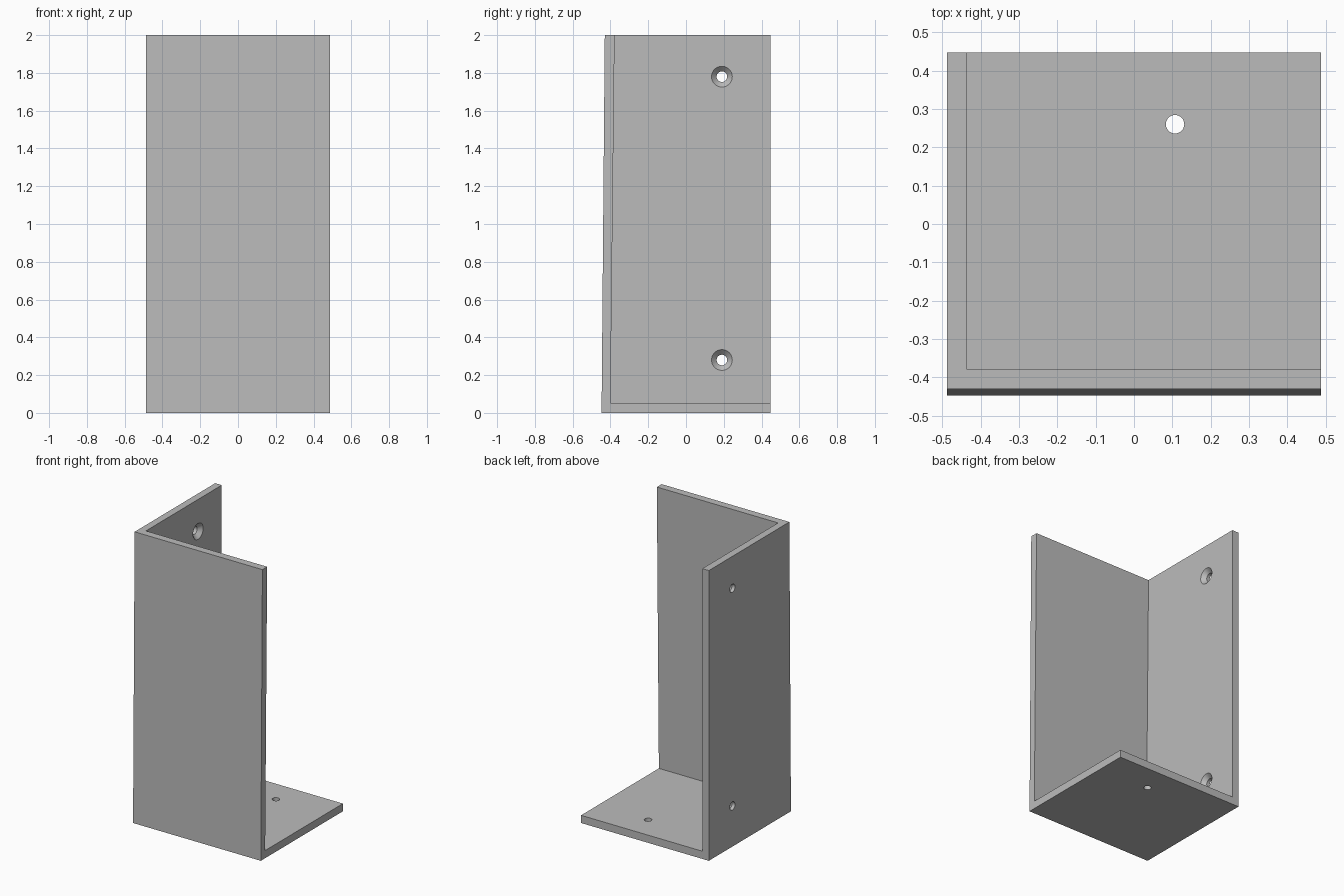
import bpy
import bmesh
from math import pi
from mathutils import Matrix

cube = bpy.data.objects.get("Cube")
if cube:
    bpy.data.objects.remove(cube, do_unlink=True)

grey = bpy.data.materials.new("plain grey")
grey.use_nodes = True
colour = (0.5, 0.5, 0.5, 1)
grey.diffuse_color = colour
grey.node_tree.nodes["Principled BSDF"].inputs["Base Color"].default_value = colour


def make_object(name, bm):
    bmesh.ops.recalc_face_normals(bm, faces=bm.faces)
    mesh = bpy.data.meshes.new(name)
    bm.to_mesh(mesh)
    bm.free()
    mesh.materials.append(grey)
    obj = bpy.data.objects.new(name, mesh)
    bpy.context.collection.objects.link(obj)
    return obj


def extrude_profile(name, points, x0, x1):
    """Extrude a (y, z) profile along x."""
    bm = bmesh.new()
    face = bm.faces.new([bm.verts.new((x0, y, z)) for y, z in points])
    moved = bmesh.ops.extrude_face_region(bm, geom=[face])["geom"]
    verts = [v for v in moved if isinstance(v, bmesh.types.BMVert)]
    bmesh.ops.translate(bm, verts=verts, vec=(x1 - x0, 0, 0))
    return make_object(name, bm)


def drill(name, centre, r1, r2, length, along_x):
    """Round cutter; r1 is at the low end, r2 at the high end."""
    turn = Matrix.Rotation(pi / 2, 4, "Y") if along_x else Matrix()
    bm = bmesh.new()
    bmesh.ops.create_cone(bm, cap_ends=True, segments=48, radius1=r1, radius2=r2,
                          depth=length, matrix=Matrix.Translation(centre) @ turn)
    return make_object(name, bm)


def cut(target, cutter):
    mod = target.modifiers.new("cut", "BOOLEAN")
    mod.operation = "DIFFERENCE"
    mod.solver = "EXACT"
    mod.object = cutter
    bpy.context.view_layer.objects.active = target
    bpy.ops.object.modifier_apply(modifier=mod.name)
    bpy.data.objects.remove(cutter, do_unlink=True)


# Outer block with a slightly leaning front
bracket = extrude_profile("corner_bracket",
                          [(-0.447, 0), (0.447, 0), (0.447, 2), (-0.43, 2)],
                          -0.487, 0.487)

# Hollow that leaves the base, front wall and right side wall
hollow = extrude_profile("hollow_cutter",
                         [(-0.4, 0.053), (0.6, 0.053), (0.6, 2.1), (-0.377, 2.1)],
                         -0.437, 0.6)
cut(bracket, hollow)

# Countersunk screw holes in the side wall
for z in (0.28, 1.78):
    cut(bracket, drill("screw_cutter", (-0.47, 0.19, z), 0.028, 0.028, 0.2, True))
    cut(bracket, drill("countersink_cutter", (-0.447, 0.19, z), 0.018, 0.072, 0.054, True))

# Plain hole in the base
cut(bracket, drill("base_hole_cutter", (0.107, 0.26, 0.03), 0.024, 0.024, 0.2, False))

# Smooth hole walls, sharp plate edges
bpy.ops.object.select_all(action="DESELECT")
bracket.select_set(True)
bpy.context.view_layer.objects.active = bracket
bpy.ops.object.shade_smooth_by_angle(angle=pi / 6)
